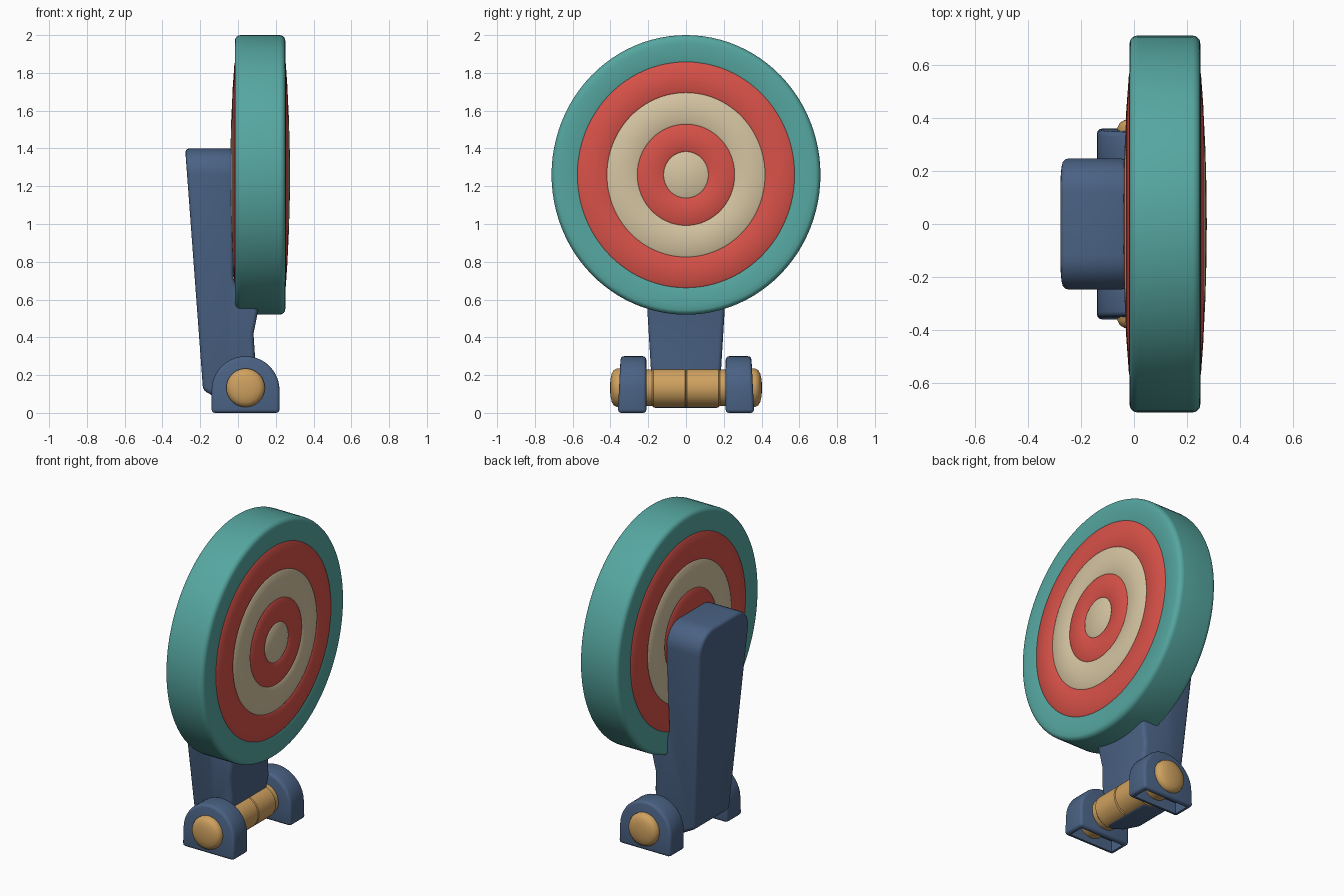
import bpy, bmesh, math
from mathutils import Vector

cube = bpy.data.objects.get("Cube")
if cube:
    bpy.data.objects.remove(cube, do_unlink=True)


def material(name, rgb):
    linear = [((c / 255 + 0.055) / 1.055) ** 2.4 for c in rgb] + [1]
    m = bpy.data.materials.new(name)
    m.use_nodes = True
    m.diffuse_color = linear
    m.node_tree.nodes["Principled BSDF"].inputs["Base Color"].default_value = linear
    return m


teal = material("teal", (86, 167, 161))
red = material("red", (217, 82, 73))
cream = material("cream", (214, 197, 162))
navy = material("navy", (74, 98, 132))
gold = material("gold", (207, 161, 95))


def finish(name, bm, mats):
    bmesh.ops.recalc_face_normals(bm, faces=bm.faces)
    mesh = bpy.data.meshes.new(name)
    bm.to_mesh(mesh)
    bm.free()
    obj = bpy.data.objects.new(name, mesh)
    bpy.context.collection.objects.link(obj)
    for m in mats:
        mesh.materials.append(m)
    bpy.ops.object.select_all(action='DESELECT')
    obj.select_set(True)
    bpy.context.view_layer.objects.active = obj
    bpy.ops.object.shade_smooth_by_angle(angle=math.radians(38))
    return obj


def lathe(name, profile, place, mats, pick=None, steps=64):
    """Turn (along, radius) points; place maps (along, u, v) to a position."""
    bm = bmesh.new()
    rings = []
    for along, radius in profile:
        if radius == 0:
            rings.append([bm.verts.new(place(along, 0, 0))] * steps)
            continue
        angles = [math.tau * i / steps for i in range(steps)]
        rings.append([bm.verts.new(place(along, radius * math.cos(a), radius * math.sin(a)))
                      for a in angles])
    for k in range(len(rings) - 1):
        a, b = rings[k], rings[k + 1]
        middle = (profile[k][1] + profile[k + 1][1]) / 2
        for i in range(steps):
            j = (i + 1) % steps
            corners = list(dict.fromkeys([a[i], a[j], b[j], b[i]]))
            face = bm.faces.new(corners)
            face.material_index = pick(middle) if pick else 0
    return finish(name, bm, mats)


def prism(profile, near, far):
    """Extrude an (x, z) outline between two y positions that depend on z."""
    bm = bmesh.new()
    a = [bm.verts.new((x, near(z), z)) for x, z in profile]
    b = [bm.verts.new((x, far(z), z)) for x, z in profile]
    bm.faces.new(a)
    bm.faces.new(b[::-1])
    for i in range(len(a)):
        j = (i + 1) % len(a)
        bm.faces.new([a[i], b[i], b[j], a[j]])
    bmesh.ops.recalc_face_normals(bm, faces=bm.faces)
    return bm


def round_edges(bm, width, limit=35):
    edges = [e for e in bm.edges if e.calc_face_angle(0) > math.radians(limit)]
    bmesh.ops.bevel(bm, geom=edges, offset=width, segments=3, profile=0.5,
                    affect='EDGES', clamp_overlap=True)


# Target disc: rounded rim and gently domed rings on both faces
ring_radii = [0.123, 0.268, 0.435, 0.598]


def dome(r):
    return 0.158 - 0.022 * (r / 0.598) ** 2


half = [(0.158, 0)]
for r in ring_radii:
    half += [(dome(r), r - 0.008), (dome(r) - 0.005, r), (dome(r), r + 0.008)]
half[-1] = (0.134, 0.606)
half += [(0.134, 0.69)]
for i in range(1, 7):
    t = math.pi / 2 * i / 6
    half.append((0.102 + 0.032 * math.cos(t), 0.708 + 0.032 * math.sin(t)))
disc_profile = half + [(-x, r) for x, r in reversed(half)]


def ring_colour(radius):
    band = sum(radius > r for r in ring_radii)
    return 2 if band == 4 else band % 2


lathe("target_disc", disc_profile,
      lambda a, u, v: Vector((0.117 + a, u * 0.962, 1.26 + v)),
      [cream, red, teal], ring_colour, 96)

# Support arm: tapered post with a broad rounded top
arm_outline = [(-0.185, 0.12), (-0.06, 0.05), (0.04, 0.02), (0.08, 0.04),
               (0.075, 0.2), (0.09, 0.3), (0.082, 0.42), (0.11, 0.56),
               (0.0, 0.64), (-0.025, 0.72), (-0.025, 1.4), (-0.28, 1.4)]


def arm_half(z):
    return 0.172 + 0.06 * z


arm = prism(arm_outline, lambda z: -arm_half(z), arm_half)
top = [e for e in arm.edges if all(v.co.z > 1.39 for v in e.verts)
       and abs(e.verts[0].co.y - e.verts[1].co.y) < 0.01]
bmesh.ops.bevel(arm, geom=top, offset=0.14, segments=9, profile=0.5, affect='EDGES')
round_edges(arm, 0.024)
finish("support_arm", arm, [navy])

# Hinge axle: two barrel halves, thinner necks and domed caps
axle_half = [(0, 0.098), (0.005, 0.104), (0.172, 0.104), (0.18, 0.096),
             (0.335, 0.096), (0.338, 0.102), (0.365, 0.102), (0.382, 0.094),
             (0.393, 0.075), (0.4, 0.045), (0.403, 0)]
axle_profile = [(-a, r) for a, r in reversed(axle_half[1:])] + axle_half
lathe("hinge_axle", axle_profile,
      lambda a, u, v: Vector((0.04 + u, a, 0.133 + v)), [gold], steps=48)

# Hinge brackets: arched blocks with hollow undersides
arch = [(0.22, 0)]
for i in range(21):
    t = math.pi * i / 20
    arch.append((0.04 + 0.18 * math.cos(t), 0.12 + 0.18 * math.sin(t)))
arch.append((-0.14, 0))
for name, side in (("front_bracket", -1), ("back_bracket", 1)):
    bm = prism(arch, lambda z: side * 0.21, lambda z: side * (0.361 - 0.05 * z))
    round_edges(bm, 0.018)
    bm.normal_update()
    base = max((f for f in bm.faces if f.normal.z < -0.9), key=lambda f: f.calc_area())
    bmesh.ops.inset_region(bm, faces=[base], thickness=0.012)
    inner = bmesh.ops.extrude_face_region(bm, geom=[base])
    bmesh.ops.translate(bm, vec=(0, 0, 0.07),
                        verts=[v for v in inner["geom"] if isinstance(v, bmesh.types.BMVert)])
    if base.is_valid:
        bmesh.ops.delete(bm, geom=[base], context='FACES')
    finish(name, bm, [navy])
